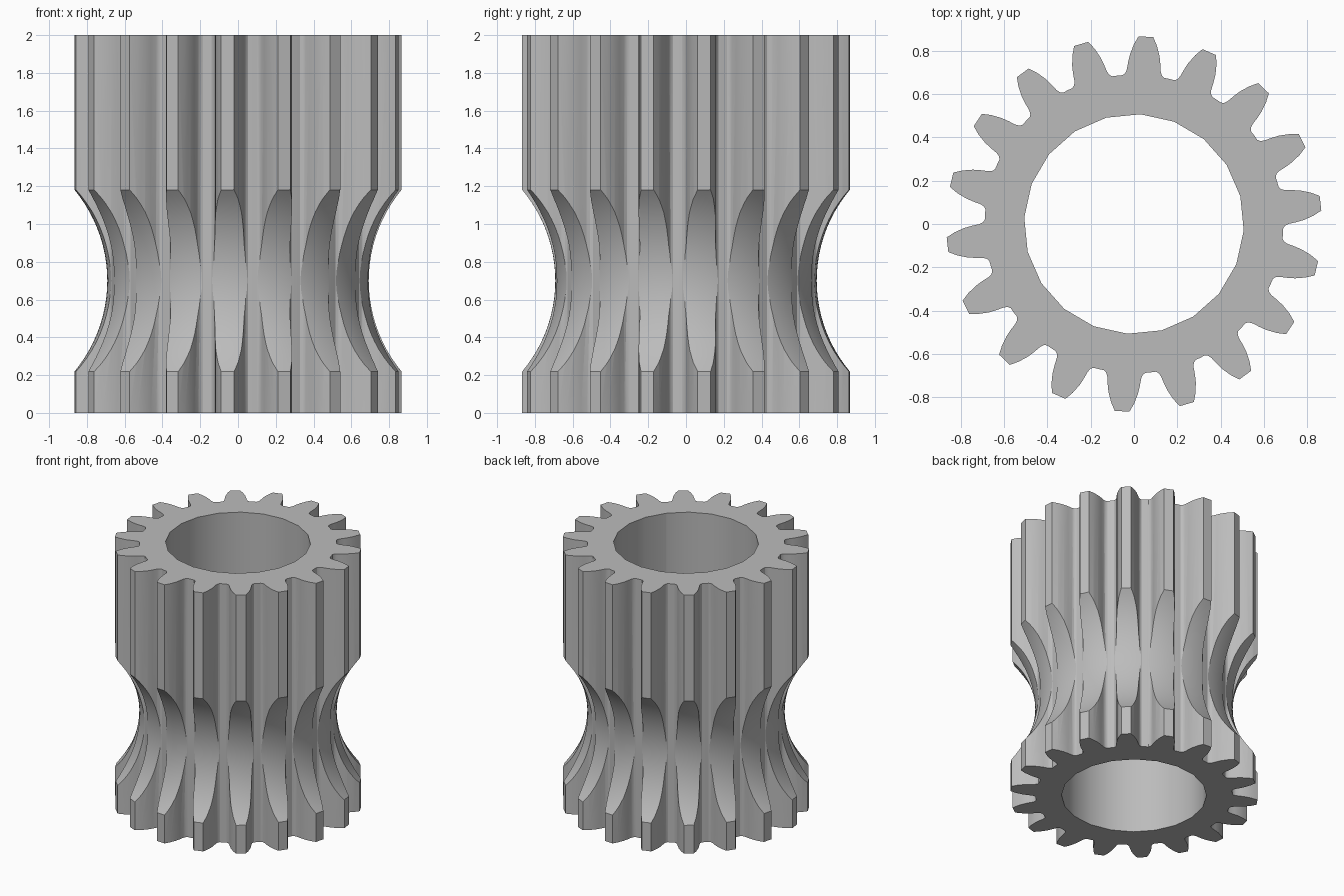
import bpy, bmesh, math

TEETH, HEIGHT = 18, 2.0
TOOTH_ANGLE, BORE_ANGLE = math.radians(6.35), math.radians(86.6)

if "Cube" in bpy.data.objects:
    bpy.data.objects.remove(bpy.data.objects["Cube"])

steel = bpy.data.materials.new("grey steel")
steel.use_nodes = True
colour = (0.5, 0.5, 0.5, 1)
steel.diffuse_color = colour
steel.node_tree.nodes["Principled BSDF"].inputs["Base Color"].default_value = colour


def polar(r, a, z=0.0):
    return (r * math.cos(a), r * math.sin(a), z)


def make_object(name, bm):
    bmesh.ops.recalc_face_normals(bm, faces=bm.faces)
    mesh = bpy.data.meshes.new(name)
    bm.to_mesh(mesh)
    bm.free()
    mesh.materials.append(steel)
    obj = bpy.data.objects.new(name, mesh)
    bpy.context.collection.objects.link(obj)
    return obj


def prism(name, points, z0, z1):
    bm = bmesh.new()
    face = bm.faces.new([bm.verts.new((x, y, z0)) for x, y, _ in points])
    up = bmesh.ops.extrude_face_region(bm, geom=[face])["geom"]
    verts = [v for v in up if isinstance(v, bmesh.types.BMVert)]
    bmesh.ops.translate(bm, verts=verts, vec=(0, 0, z1 - z0))
    return make_object(name, bm)


def cut(target, cutter):
    cutter.hide_render = True
    mod = target.modifiers.new("cut", "BOOLEAN")
    mod.operation, mod.solver, mod.object = "DIFFERENCE", "EXACT", cutter
    bpy.context.view_layer.objects.active = target
    bpy.ops.object.modifier_apply(modifier=mod.name)
    bpy.data.objects.remove(cutter)


# Half a tooth as (radius, degrees from tooth centre), root to tip
flank = [(0.69, 8.0), (0.698, 7.0), (0.715, 6.3), (0.75, 5.7),
         (0.785, 5.0), (0.83, 3.7), (0.868, 2.25)]
tooth = [(r, -a) for r, a in flank] + flank[::-1] + [(0.69, 10)]
outline = [polar(r, TOOTH_ANGLE + math.tau * i / TEETH + math.radians(a))
           for i in range(TEETH) for r, a in tooth]
gear = prism("gear_sleeve", outline, 0, HEIGHT)

# Central bore
bore = prism("bore_cutter", [polar(0.508, BORE_ANGLE + math.tau * i / 20)
                             for i in range(20)], -0.1, HEIGHT + 0.1)
cut(gear, bore)

# Concave waist, a circular arc swept round the axis
ARC, WAIST, MID, STEPS, SEGS = 0.746, 0.692, 0.70, 24, 108
half = math.asin(0.52 / ARC)
profile = []
for i in range(STEPS + 1):
    t = half * (2 * i / STEPS - 1)
    profile.append((WAIST + ARC * (1 - math.cos(t)), MID + ARC * math.sin(t)))
profile += [(1.1, profile[-1][1]), (1.1, profile[0][1])]
bm = bmesh.new()
rings = [[bm.verts.new(polar(r, math.tau * s / SEGS, z)) for r, z in profile]
         for s in range(SEGS)]
for s in range(SEGS):
    a, b = rings[s], rings[(s + 1) % SEGS]
    for j in range(len(profile)):
        k = (j + 1) % len(profile)
        bm.faces.new((a[j], a[k], b[k], b[j]))
cut(gear, make_object("waist_cutter", bm))

# Smooth curved faces, keep tooth and rim edges sharp
bpy.ops.object.select_all(action="DESELECT")
gear.select_set(True)
bpy.context.view_layer.objects.active = gear
bpy.ops.object.shade_smooth_by_angle(angle=math.radians(30))
